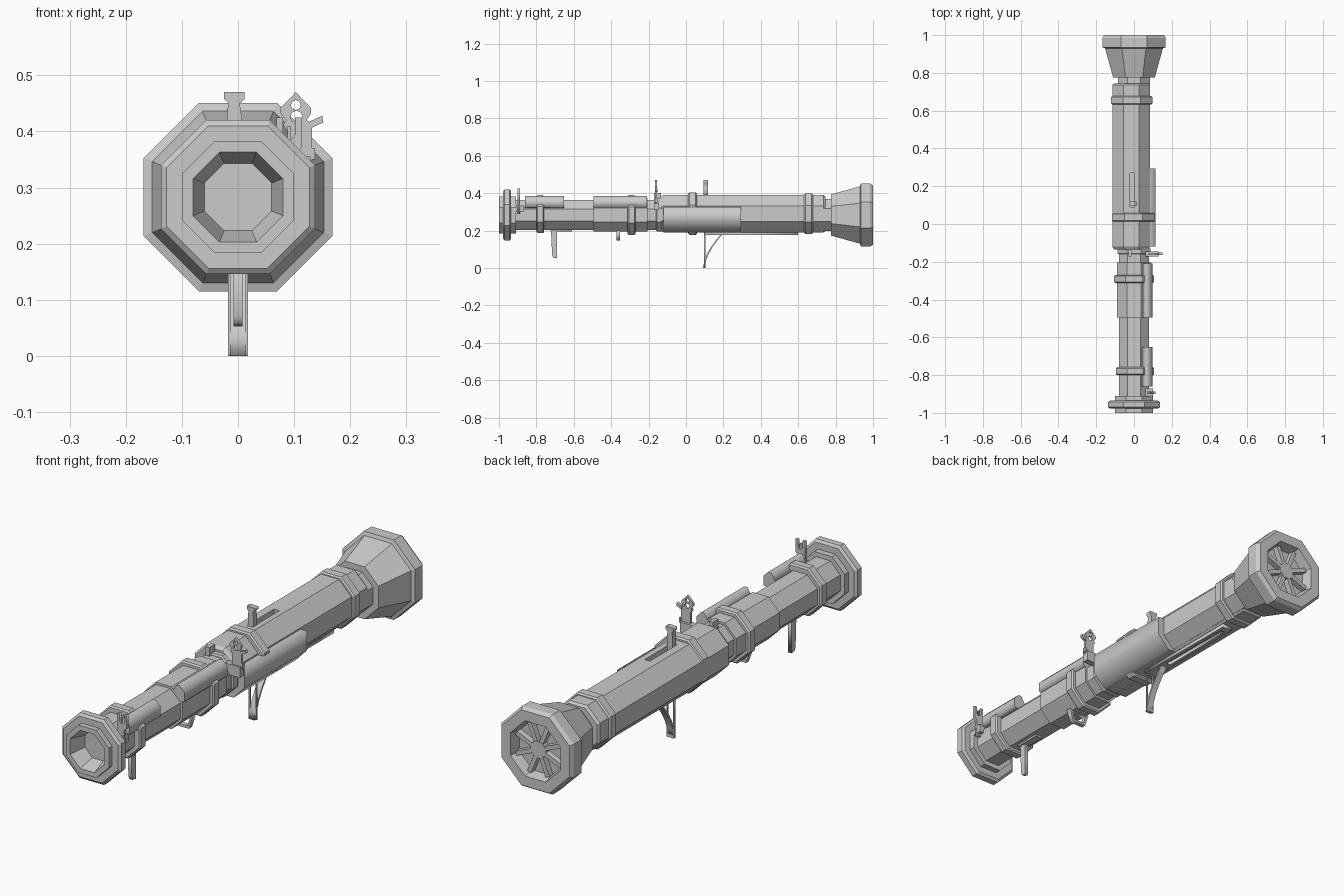
import bpy, bmesh, math
from mathutils import Matrix

if "Cube" in bpy.data.objects:
    bpy.data.objects.remove(bpy.data.objects["Cube"])

CZ = 0.283  # height of the tube axis


def make(name, bm):
    bmesh.ops.recalc_face_normals(bm, faces=bm.faces[:])
    me = bpy.data.meshes.new(name)
    bm.to_mesh(me)
    bm.free()
    ob = bpy.data.objects.new(name, me)
    bpy.context.collection.objects.link(ob)
    return ob


def octo(name, profile, cx=0.0, cz=CZ):
    """Eight-sided loft along y from (y, flat-radius) pairs, capped at both ends."""
    bm = bmesh.new()
    rings = []
    for y, r in profile:
        c = r / math.cos(math.pi / 8)
        rings.append([bm.verts.new((cx + c * math.cos(math.pi * (k + .5) / 4), y,
                                    cz + c * math.sin(math.pi * (k + .5) / 4))) for k in range(8)])
    for a, b in zip(rings, rings[1:]):
        for k in range(8):
            bm.faces.new((a[k], a[(k + 1) % 8], b[(k + 1) % 8], b[k]))
    bm.faces.new(rings[0])
    bm.faces.new(rings[-1])
    return make(name, bm)


def band(name, y0, y1, r, cx=0.0, cz=CZ, b=0.006):
    return octo(name, [(y0, r - b), (y0 + b, r), (y1 - b, r), (y1, r - b)], cx, cz)


def box(name, x0, x1, y0, y1, z0, z1):
    bm = bmesh.new()
    m = Matrix.Translation(((x0 + x1) / 2, (y0 + y1) / 2, (z0 + z1) / 2))
    bmesh.ops.create_cube(bm, size=1, matrix=m @ Matrix.Diagonal((x1 - x0, y1 - y0, z1 - z0, 1)))
    return make(name, bm)


def plate(name, outlines, lo, hi, side=False):
    """Extruded outlines (later ones are holes): x-z outline along y, or y-z along x if side."""
    cu = bpy.data.curves.new(name, 'CURVE')
    cu.dimensions = '2D'
    cu.fill_mode = 'BOTH'
    cu.extrude = (hi - lo) / 2
    for pts in outlines:
        s = cu.splines.new('POLY')
        s.points.add(len(pts) - 1)
        for p, (u, v) in zip(s.points, pts):
            p.co = (u, v, 0, 1)
        s.use_cyclic_u = True
    ob = bpy.data.objects.new(name, cu)
    bpy.context.collection.objects.link(ob)
    mid = (lo + hi) / 2
    ob.rotation_euler = (math.pi / 2, 0, math.pi / 2 if side else 0)
    ob.location = (mid, 0, 0) if side else (0, mid, 0)
    bpy.ops.object.select_all(action='DESELECT')
    bpy.context.view_layer.objects.active = ob
    ob.select_set(True)
    bpy.ops.object.convert(target='MESH')
    return ob


def rect(u0, u1, v0, v1):
    return [(u0, v0), (u1, v0), (u1, v1), (u0, v1)]


def ngon(u, v, r, n=8):
    return [(u + r * math.cos(2 * math.pi * k / n), v + r * math.sin(2 * math.pi * k / n)) for k in range(n)]


# Tubes, front muzzle ring and rear flared nozzle
octo("front_tube", [(-.92, .08), (-.1, .08)])
octo("rear_tube", [(-.12, .085), (.79, .085)])
octo("muzzle_ring", [(-.93, .06), (-1, .08), (-1, .1), (-.978, .1), (-.978, .127), (-.97, .137),
                     (-.943, .137), (-.935, .127), (-.935, .1), (-.91, .1), (-.91, .075)])
octo("rear_nozzle", [(.775, .08), (.775, .11), (.93, .153), (.935, .168), (.985, .168),
                     (1, .158), (1, .116), (.955, .106)])

# Spoked closure inside the nozzle
octo("closure_hub", [(.95, .034), (.982, .034)])
for k in range(8):
    sp = box("closure_spoke", .025, .112, .95, .98, -.009, .009)
    sp.location.z = CZ
    sp.rotation_euler.y = math.pi * (k + .5) / 4

# Main housing, offset to the left, with the lever slot cut in its top
housing = octo("main_housing", [(-.135, .09), (-.12, .1), (.735, .1), (.745, .092)], -.015, .29)
cutter = box("slot_cutter", -.022, .003, .09, .27, .368, .42)
mod = housing.modifiers.new("slot", 'BOOLEAN')
mod.operation = 'DIFFERENCE'
mod.object = cutter
mod.solver = 'EXACT'
bpy.context.view_layer.objects.active = housing
bpy.ops.object.modifier_apply(modifier=mod.name)
bpy.data.objects.remove(cutter)

# Panel on the lower right of the housing
plate("side_panel", [[(.05, .325), (.115, .325), (.115, .245), (.063, .19), (0, .19), (0, .28)]], -.12, .295)

# Forward sleeve and clamping bands
octo("forward_sleeve", [(-.495, .089), (-.205, .089)])
band("housing_band_front", .012, .058, .113, -.003, .29)
band("housing_band_rear", .632, .678, .109, -.012, .29)
band("sleeve_band", -.312, -.27, .106)
band("front_band", -.8, -.758, .101, .005, .288)
octo("housing_collar", [(-.16, .082), (-.155, .088), (-.13, .088)])

# Sight covers on the upper right
for n, y0, y1 in (("front_sight_cover", -.86, -.652), ("rear_sight_cover", -.495, -.208)):
    plate(n, [[(.04, .35), (.06, .386), (.075, .386), (.097, .364), (.097, .325), (.075, .32)]], y0, y1)

# Forked front sight
plate("front_sight", [[(.07, .29), (.1, .29), (.1, .36), (.113, .37), (.113, .425), (.102, .425), (.102, .395),
                       (.094, .385), (.094, .41), (.088, .41), (.088, .385), (.08, .395), (.08, .425),
                       (.069, .425), (.069, .37)]], -.9, -.888)
box("front_sight_base", .06, .1, -.91, -.87, .3, .335)

# Pointed rear sight with aperture, adjusting arm and hinge
plate("rear_sight", [[(.088, .345), (.132, .345), (.132, .415), (.122, .42), (.13, .432), (.13, .442), (.103, .47),
                      (.076, .442), (.076, .432), (.086, .42), (.08, .412), (.088, .4)],
                     ngon(.103, .447, .009), ngon(.104, .426, .011)], -.165, -.155)
plate("sight_arm", [[(.128, .405), (.152, .416), (.15, .428), (.128, .418)]], -.165, -.152)
box("sight_hinge", .06, .13, -.172, -.145, .31, .355)
box("sight_screw", .13, .137, -.165, -.15, .35, .37)

# Cocking lever in the slot and trigger button
plate("cocking_lever", [[(-.02, .365), (.006, .365), (.006, .43), (.003, .45), (.012, .458), (.012, .47), (-.025, .47),
                         (-.025, .458), (-.017, .45), (-.02, .43)]], .094, .118)
box("trigger_button", -.03, -.012, -.172, -.135, .355, .4)

# Fore grip and its mount
plate("fore_grip", [[(-.722, .21), (-.69, .21), (-.69, .052), (-.71, .055), (-.716, .07)]], -.008, .008, True)
box("grip_mount", -.016, .016, -.725, -.61, .195, .21)

# Sling loop below the sleeve
plate("sling_loop", [[(-.05, .2), (.05, .2), (.032, .147), (-.032, .147)],
                     [(-.035, .19), (.035, .19), (.024, .157), (-.024, .157)]], -.372, -.352)

# Shoulder rest: framed front leg, curved strut and bottom rail
plate("shoulder_frame", [rect(-.018, .018, 0, .19), rect(-.013, .013, .014, .172)], .097, .105)
arc = [(.1 + .1 * t ** 1.7, .185 * t) for t in (0, .2, .4, .6, .8, 1)]
plate("shoulder_strut", [arc + [(y - .009, z) for y, z in reversed(arc)]], -.014, .014, True)
plate("bottom_rail", [rect(-.025, .025, .1, .6), rect(-.01, .01, .22, .57)], -.008, .008)
rail = bpy.data.objects["bottom_rail"]
rail.rotation_euler = (0, 0, 0)
rail.location = (0, 0, .184)
